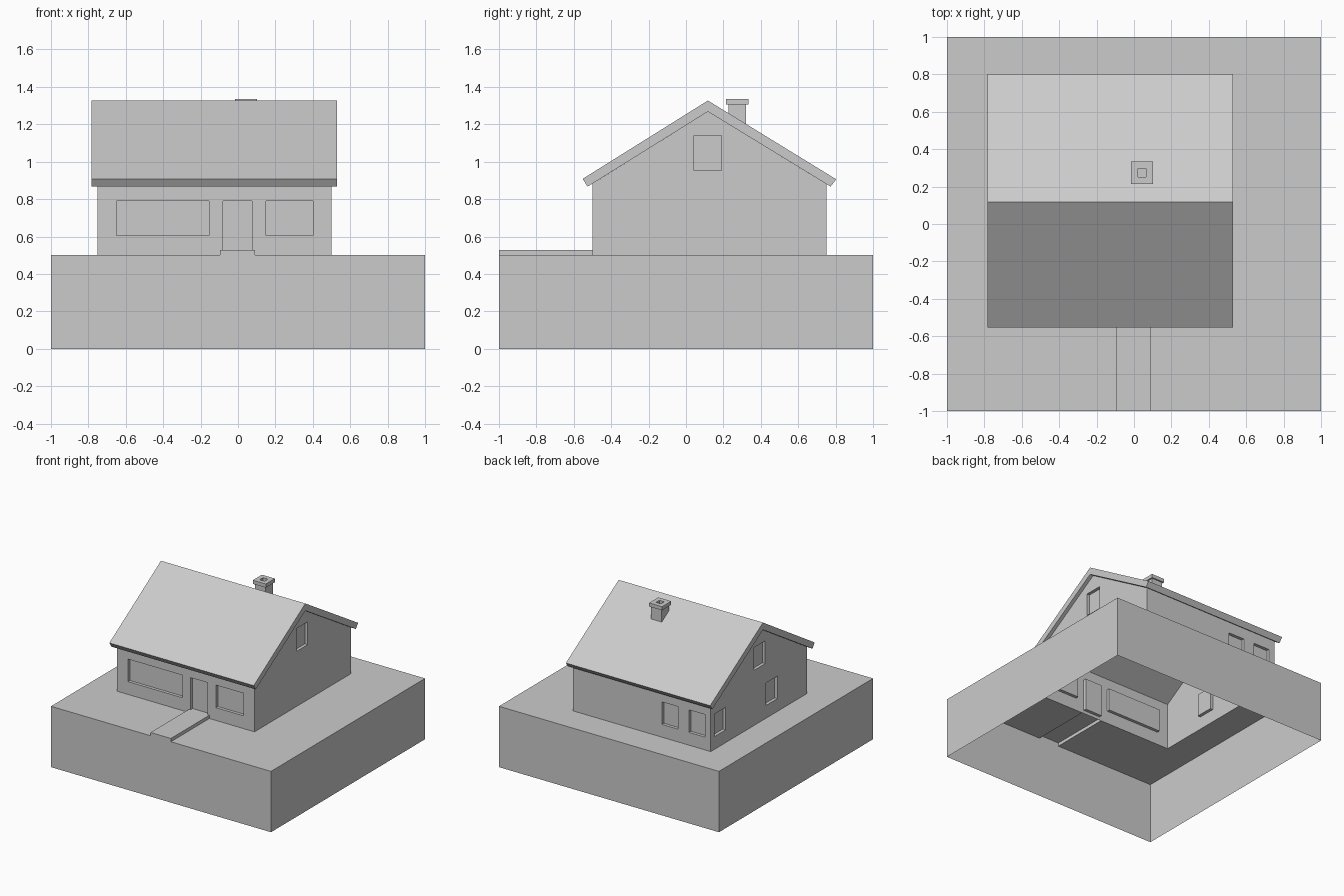
import bpy, bmesh
from mathutils import Vector

if "Cube" in bpy.data.objects:
    bpy.data.objects.remove(bpy.data.objects["Cube"])

RIDGE_Y = 0.117


def finish(bm, name):
    mesh = bpy.data.meshes.new(name)
    bm.to_mesh(mesh)
    bm.free()
    obj = bpy.data.objects.new(name, mesh)
    bpy.context.collection.objects.link(obj)


def prism(profile, x0, x1):
    """Closed solid: a y-z profile swept along x."""
    bm = bmesh.new()
    face = bm.faces.new([bm.verts.new((x0, y, z)) for y, z in profile])
    ext = bmesh.ops.extrude_face_region(bm, geom=[face], use_keep_orig=True)
    moved = [v for v in ext["geom"] if isinstance(v, bmesh.types.BMVert)]
    bmesh.ops.translate(bm, verts=moved, vec=(x1 - x0, 0, 0))
    bmesh.ops.recalc_face_normals(bm, faces=bm.faces)
    return bm


def cut_out(bm, axis, level, ranges):
    """Split a flat side along a rectangle and return the faces inside it."""
    def side():
        bm.normal_update()
        return [f for f in bm.faces if abs(f.normal[axis]) > 0.999
                and abs(f.calc_center_median()[axis] - level) < 1e-4]
    others = [a for a in range(3) if a != axis]
    for a, bounds in zip(others, ranges):
        for b in bounds:
            faces = side()
            geom = faces + list({e for f in faces for e in f.edges}) \
                + list({v for f in faces for v in f.verts})
            co, no = Vector(), Vector()
            co[a], no[a] = b, 1
            bmesh.ops.bisect_plane(bm, geom=geom, dist=1e-5, plane_co=co, plane_no=no)
    return [f for f in side() if all(
        lo < f.calc_center_median()[a] < hi for a, (lo, hi) in zip(others, ranges))]


def press(bm, axis, level, ranges, depth):
    """Push a rectangle of a flat side along its axis."""
    faces = cut_out(bm, axis, level, ranges)
    ext = bmesh.ops.extrude_face_region(bm, geom=faces)
    vec = Vector()
    vec[axis] = depth
    moved = [v for v in ext["geom"] if isinstance(v, bmesh.types.BMVert)]
    bmesh.ops.translate(bm, verts=moved, vec=vec)
    old = [f for f in faces if f.is_valid]
    bmesh.ops.delete(bm, geom=old, context='FACES_ONLY')


# ground block: open underneath, raised path, opening below the house
bm = prism([(-1, 0), (1, 0), (1, 0.5), (-1, 0.5)], -1, 1)
bottom = [f for f in bm.faces if f.normal.z < -0.9]
bmesh.ops.delete(bm, geom=bottom, context='FACES_ONLY')
floor = cut_out(bm, 2, 0.5, [(-0.75, 0.5), (-0.5, 0.75)])
bmesh.ops.delete(bm, geom=floor, context='FACES')
press(bm, 2, 0.5, [(-0.095, 0.09), (-1, -0.5)], 0.027)
finish(bm, "ground_and_path")

# house walls: open at floor and roof, with recessed windows and door
bm = prism([(-0.5, 0.5), (0.75, 0.5), (0.75, 0.881),
            (RIDGE_Y, 1.268), (-0.5, 0.883)], -0.75, 0.5)
openings = [f for f in bm.faces if abs(f.normal.z) > 0.1]
bmesh.ops.delete(bm, geom=openings, context='FACES')
D = 0.025
LOW, HIGH = (0.605, 0.79), (0.953, 1.14)
for x in [(-0.65, -0.155), (0.15, 0.4)]:
    press(bm, 1, -0.5, [x, LOW], D)                      # front windows
press(bm, 1, -0.5, [(-0.08, 0.075), (0.527, 0.79)], D)   # front door
for x in [(-0.697, -0.552), (-0.452, -0.307)]:
    press(bm, 1, 0.75, [x, LOW], -D)                     # back windows
for y in [(-0.115, 0.03), (0.557, 0.702)]:
    press(bm, 0, -0.75, [y, LOW], D)                     # left windows
for level, depth in [(-0.75, D), (0.5, -D)]:
    press(bm, 0, level, [(0.043, 0.189), HIGH], depth)   # gable windows
finish(bm, "house_walls")

# gable roof slab
finish(prism([(-0.553, 0.908), (-0.526, 0.867), (RIDGE_Y, 1.268),
              (0.773, 0.867), (0.803, 0.906), (RIDGE_Y, 1.327)], -0.782, 0.53), "roof")

# chimney: square rings from the roof slope up over the cap and into the flue
bm = bmesh.new()
rings = []
for half, z in [(0.048, None), (0.048, 1.305), (0.059, 1.305),
                (0.059, 1.335), (0.022, 1.335), (0.022, 1.25)]:
    ring = []
    for sx, sy in [(-1, -1), (1, -1), (1, 1), (-1, 1)]:
        x, y = 0.043 + sx * half, 0.274 + sy * half
        h = z if z else 1.32 - 0.613 * (y - RIDGE_Y)
        ring.append(bm.verts.new((x, y, h)))
    rings.append(ring)
for a, b in zip(rings, rings[1:]):
    for i in range(4):
        j = (i + 1) % 4
        bm.faces.new((a[i], a[j], b[j], b[i]))
bm.faces.new(rings[-1])
finish(bm, "chimney")
